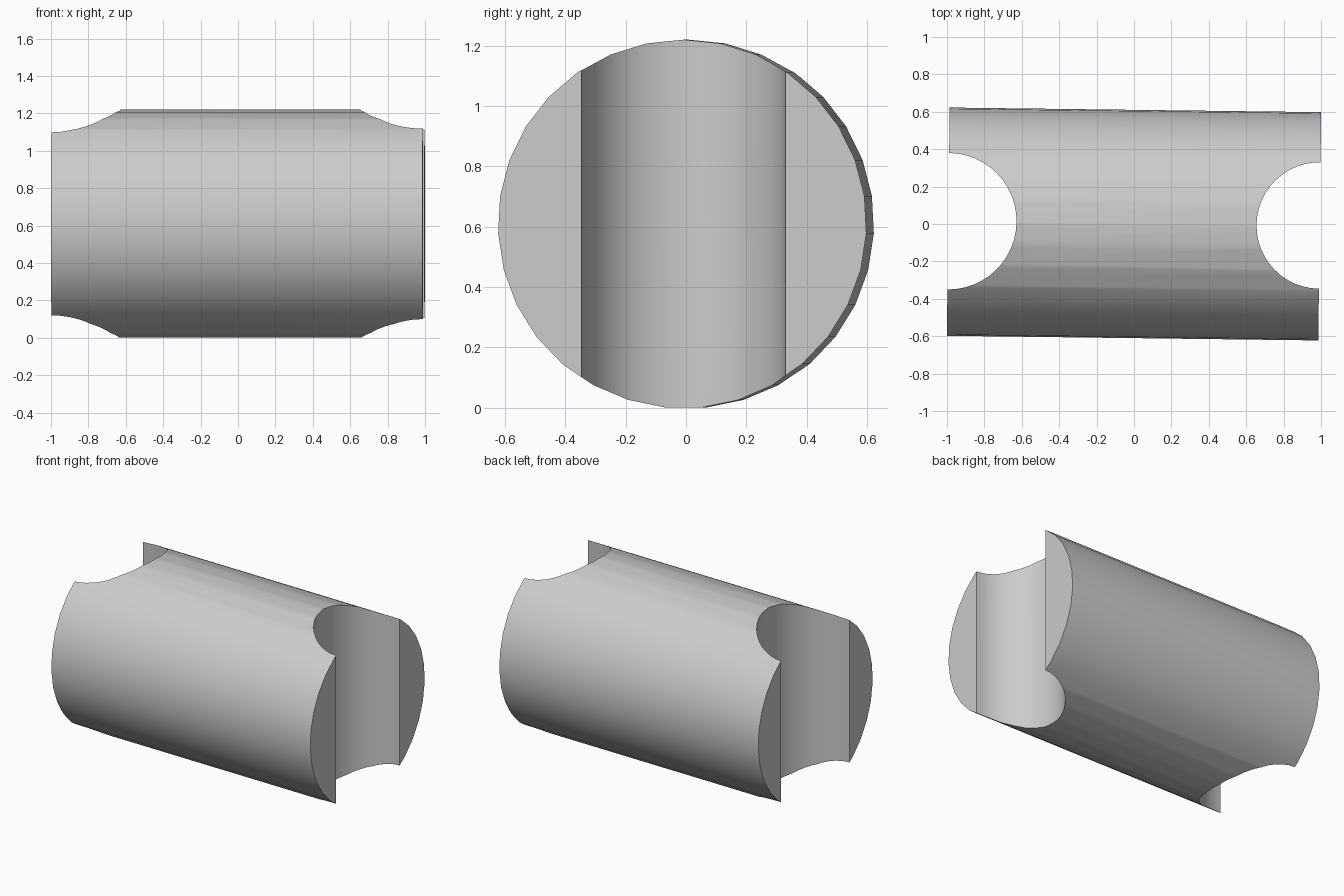
import bpy
import math

cube = bpy.data.objects.get("Cube")
if cube:
    bpy.data.objects.remove(cube, do_unlink=True)

RADIUS = 0.611
CENTRE_Z = 0.609
LENGTH = 1.986
YAW = -0.0125

grey = bpy.data.materials.new("plain grey")
grey.use_nodes = True
colour = (0.6, 0.6, 0.6, 1)
grey.diffuse_color = colour
grey.node_tree.nodes["Principled BSDF"].inputs["Base Color"].default_value = colour


def cylinder(name, sides, radius, depth, location, rotation=(0, 0, 0)):
    bpy.ops.mesh.primitive_cylinder_add(vertices=sides, radius=radius, depth=depth,
                                        location=location, rotation=rotation)
    obj = bpy.context.object
    obj.name = name
    obj.data.materials.append(grey)
    return obj


# Horizontal tube body, one corner edge pointing straight up
body = cylinder("notched_tube", 31, RADIUS, LENGTH, (0, 0, CENTRE_Z),
                (math.pi / 2, 0, math.pi / 2 + YAW))

# Vertical round notch at each end, the right one wider
cutters = [
    cylinder("right_notch_cutter", 48, 0.365, 2, (-0.993, 0.015, CENTRE_Z), (0, 0, YAW)),
    cylinder("left_notch_cutter", 48, 0.338, 2, (0.993, -0.008, CENTRE_Z), (0, 0, YAW)),
]
bpy.ops.object.select_all(action="DESELECT")
body.select_set(True)
bpy.context.view_layer.objects.active = body
for cutter in cutters:
    cut = body.modifiers.new(cutter.name, "BOOLEAN")
    cut.operation = "DIFFERENCE"
    cut.solver = "EXACT"
    cut.object = cutter
    bpy.ops.object.modifier_apply(modifier=cut.name)
    bpy.data.objects.remove(cutter, do_unlink=True)

# Smooth round walls with crisp rims
bpy.ops.object.shade_smooth_by_angle(angle=math.radians(30))
